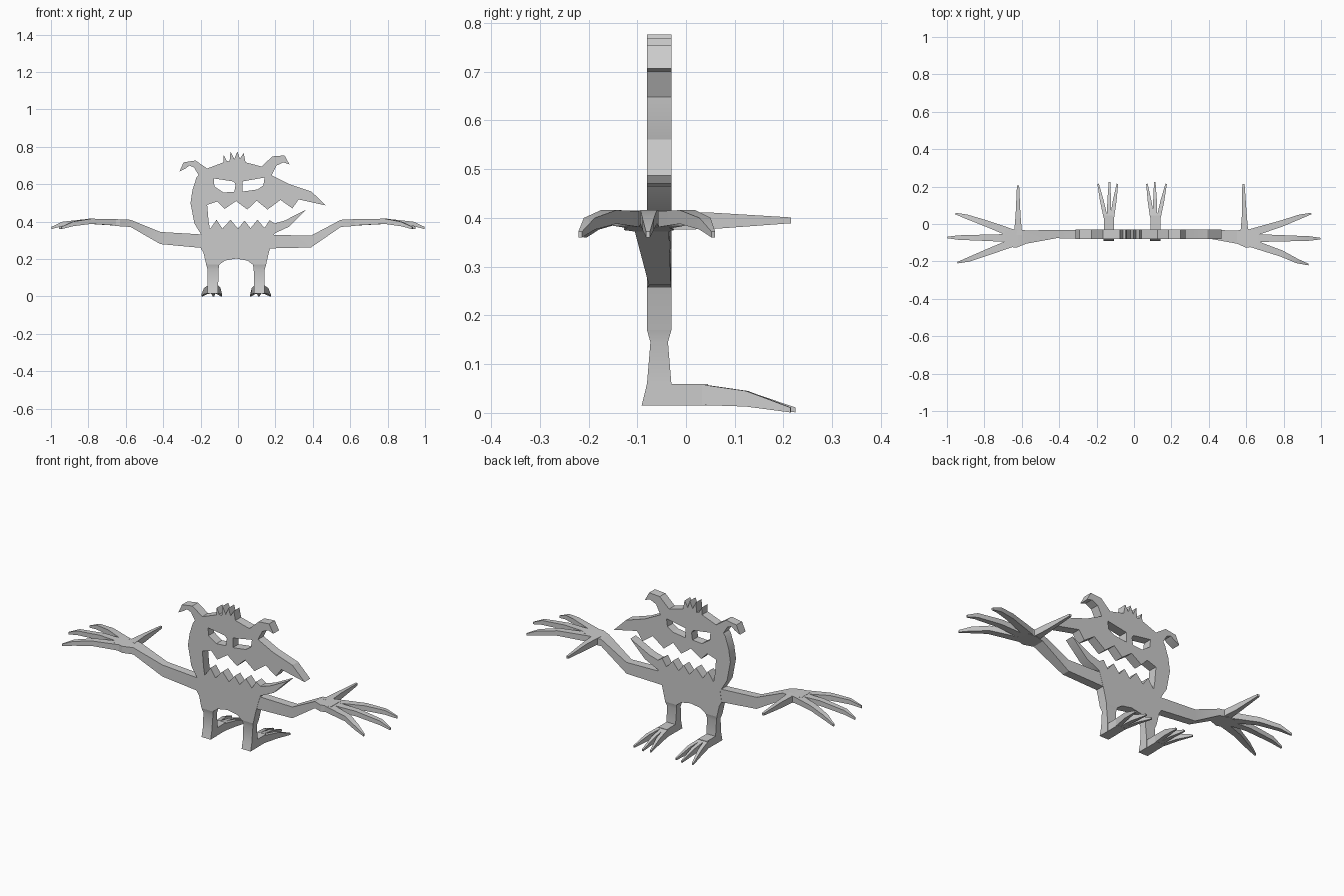
import bpy, bmesh, math
from mathutils import Vector

if "Cube" in bpy.data.objects:
    bpy.data.objects.remove(bpy.data.objects["Cube"])

grey = bpy.data.materials.new("plain grey")
grey.diffuse_color = (0.6, 0.6, 0.6, 1)
grey.use_nodes = True
grey.node_tree.nodes["Principled BSDF"].inputs["Base Color"].default_value = grey.diffuse_color


def finish(obj):
    """Weld, fix normals, colour and smooth by angle."""
    bm = bmesh.new()
    bm.from_mesh(obj.data)
    bmesh.ops.remove_doubles(bm, verts=bm.verts, dist=1e-5)
    bmesh.ops.recalc_face_normals(bm, faces=bm.faces)
    bm.to_mesh(obj.data)
    bm.free()
    obj.data.materials.clear()
    obj.data.materials.append(grey)
    bpy.ops.object.select_all(action='DESELECT')
    obj.select_set(True)
    bpy.context.view_layer.objects.active = obj
    bpy.ops.object.shade_smooth_by_angle(angle=math.radians(25))


def loft(name, rings):
    """Skin a run of four-cornered cross-sections and cap both ends."""
    bm = bmesh.new()
    rows = [[bm.verts.new(p) for p in ring] for ring in rings]
    for a, b in zip(rows, rows[1:]):
        for i in range(4):
            j = (i + 1) % 4
            bm.faces.new((a[i], a[j], b[j], b[i]))
    bm.faces.new(rows[0])
    bm.faces.new(rows[-1])
    mesh = bpy.data.meshes.new(name)
    bm.to_mesh(mesh)
    bm.free()
    obj = bpy.data.objects.new(name, mesh)
    bpy.context.collection.objects.link(obj)
    finish(obj)


def digit(name, stations):
    """Tapered finger or toe; stations are (x, y, z, half width, half height)."""
    pts = [Vector(s[:3]) for s in stations]
    d = pts[-1] - pts[0]
    side = Vector((-d.y, d.x, 0)).normalized()
    up = Vector((0, 0, 1))
    loft(name, [[p + side * (u * s[3]) + up * (v * s[4])
                 for u, v in ((-1, -1), (1, -1), (1, 1), (-1, 1))]
                for p, s in zip(pts, stations)])


# Flat cut-out body: head, mouth and torso share one outline
neck = [(-.2, .26), (-.19, .32), (-.233, .39), (-.254, .5), (-.243, .572), (-.222, .636), (-.211, .65)]
left_horn = [(-.235, .69), (-.26, .7), (-.28, .685), (-.313, .668), (-.291, .717), (-.227, .727), (-.165, .684)]
hair = [(-.078, .717), (-.076, .757), (-.06, .725), (-.045, .722), (-.04, .776), (-.02, .735),
        (-.003, .776), (.01, .735), (.03, .768), (.04, .717)]
right_horn = [(.126, .695), (.184, .749), (.249, .754), (.275, .706), (.243, .717), (.206, .7), (.18, .648)]
snout = [(.275, .6), (.393, .561), (.468, .487), (.324, .519)]
upper_teeth = [(.291, .471), (.227, .516), (.158, .465), (.1, .512), (.05, .465), (-.01, .51),
               (-.072, .468), (-.11, .508)]
mouth_back = [(-.165, .49), (-.157, .4), (-.15, .36)]
lower_teeth = [(-.115, .41), (-.083, .363), (-.04, .41), (0, .363), (.035, .405), (.067, .365),
               (.104, .41), (.142, .366), (.168, .408)]
jaw = [(.195, .39), (.25, .406), (.366, .465), (.275, .374), (.195, .337)]
hips = [(.18, .29), (.165, .235), (.15, .17), (.08, .17), (.05, .192), (-.01, .203),
        (-.07, .192), (-.1, .17), (-.17, .17), (-.185, .235)]
outline = (neck + left_horn + hair + right_horn + snout + upper_teeth
           + mouth_back + lower_teeth + jaw + hips)
left_eye = [(-.13, .631), (-.024, .615), (-.013, .6), (-.019, .56), (-.078, .556), (-.126, .588)]
right_eye = [(.024, .615), (.142, .636), (.136, .594), (.104, .572), (.024, .561)]

curve = bpy.data.curves.new("body", 'CURVE')
curve.dimensions = '2D'
curve.fill_mode = 'BOTH'
curve.extrude = 0.025
for loop in (outline, left_eye, right_eye):
    sp = curve.splines.new('POLY')
    sp.points.add(len(loop) - 1)
    for p, (x, z) in zip(sp.points, loop):
        p.co = (x, z, 0, 1)
    sp.use_cyclic_u = True
body = bpy.data.objects.new("body", curve)
bpy.context.collection.objects.link(body)
body.rotation_euler = (math.pi / 2, 0, 0)
body.location = (0, -0.055, 0)
bpy.context.view_layer.objects.active = body
body.select_set(True)
bpy.ops.object.convert(target='MESH')
bpy.ops.object.transform_apply(location=True, rotation=True, scale=True)
finish(bpy.context.object)

# Legs, feet and toes, mirrored about x = -0.01
for label, s in (("left", -1), ("right", 1)):
    def mx(v):
        return -0.01 + s * v

    def level(a, b, back, front, z, z_front=None):
        zf = z if z_front is None else z_front
        return [(mx(a), back, z), (mx(b), back, z), (mx(b), front, zf), (mx(a), front, zf)]

    loft(label + "_leg", [
        level(.09, .16, -.08, -.03, .17),
        level(.094, .153, -.073, -.037, .145),
        level(.096, .152, -.08, -.03, .06),
        level(.096, .152, -.091, -.03, .015)])
    loft(label + "_foot", [
        [(mx(a), y, z) for a, z in ((.097, .015), (.151, .015), (.151, .059), (.097, .059))]
        for y in (-.035, .045)])
    for toe, base, tip, ty in (("inner", .107, .079, .215), ("middle", .124, .121, .225), ("outer", .142, .182, .215)):
        digit(f"{label}_{toe}_toe", [
            (mx(base), .035, .037, .011, .021),
            (mx(base * .5 + tip * .5), .125, .029, .010, .016),
            (mx(tip), ty, .006, .004, .005)])

# Arms with palms and four long fingers
arms = {
    "left": dict(s=-1, elbow=(.415, .28, .345), wrist=(.575, .372, .41), palm=.62,
                 tips=((.955, .056), (.998, -.072), (.945, -.207)), thumb=(.62, .205)),
    "right": dict(s=1, elbow=(.39, .262, .325), wrist=(.55, .372, .41), palm=.59,
                  tips=((.948, .056), (.998, -.078), (.933, -.217)), thumb=(.585, .215)),
}
for label, a in arms.items():
    s, px = a["s"], a["palm"]

    def ring(x, y0, y1, z0, z1):
        return [(s * x, y0, z0), (s * x, y1, z0), (s * x, y1, z1), (s * x, y0, z1)]

    ex, e0, e1 = a["elbow"]
    wx, w0, w1 = a["wrist"]
    loft(label + "_arm", [
        ring(.165, -.079, -.031, .257, .33),
        ring(ex, -.076, -.031, e0, e1),
        ring(wx, -.105, -.035, w0, w1),
        ring(px + .01, -.127, -.025, .375, .412),
        ring(px + .07, -.118, -.038, .382, .415)])
    for n, (tx, ty), base in zip(("rear", "middle", "front"), a["tips"], (-.05, -.075, -.1)):
        digit(f"{label}_{n}_finger", [
            (s * (px + .03), base, .396, .022, .017),
            (s * .79, base + (ty - base) * .5, .402, .017, .014),
            (s * (tx - .06), base + (ty - base) * .84, .388, .012, .012),
            (s * tx, ty, .366, .004, .006)])
    digit(label + "_thumb", [
        (s * px, -.06, .394, .022, .018),
        (s * px, .05, .394, .013, .017),
        (s * a["thumb"][0], a["thumb"][1], .395, .006, .006)])
